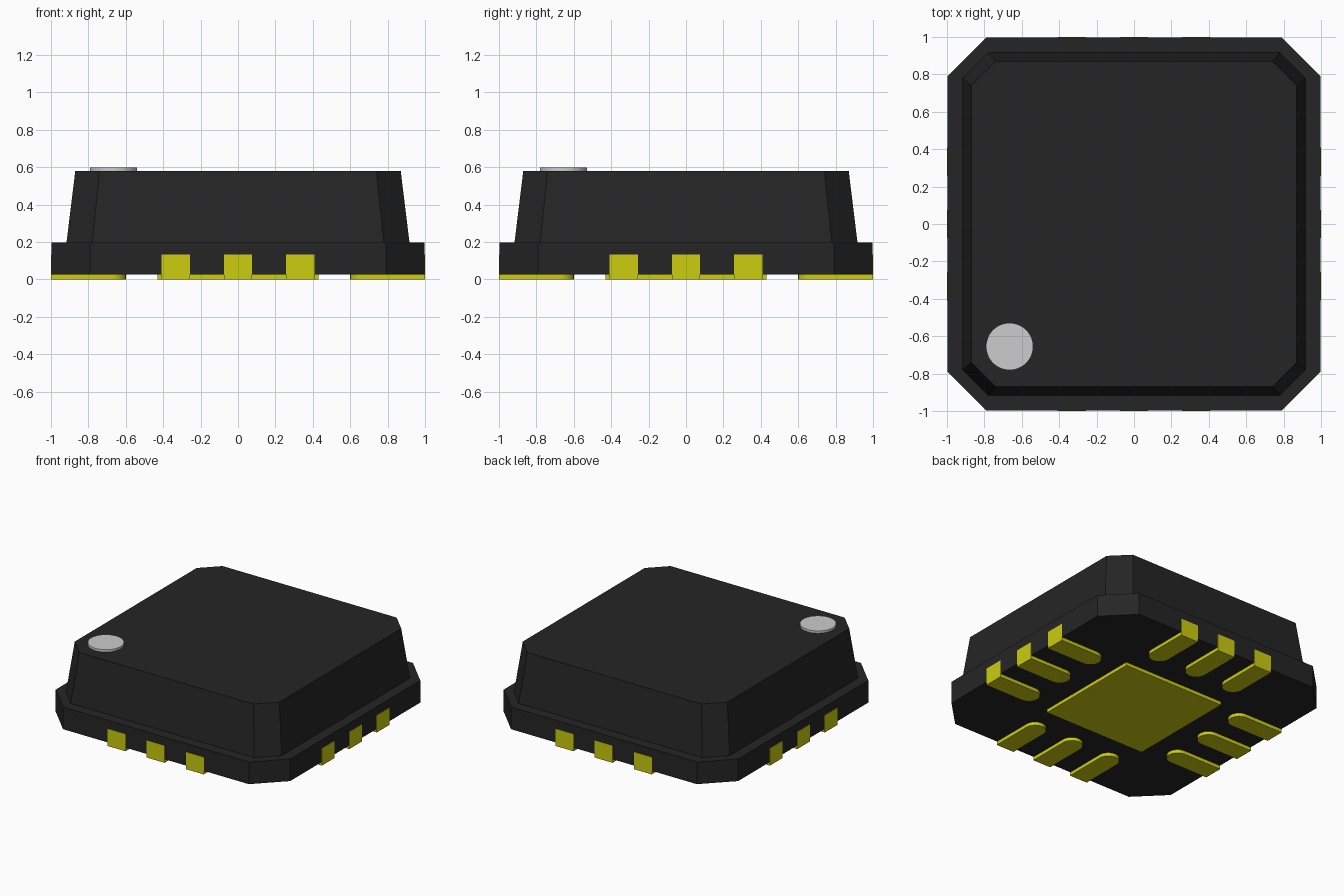
import bpy
import math
from mathutils import Matrix

old = bpy.data.objects.get("Cube")
if old:
    bpy.data.objects.remove(old, do_unlink=True)


def material(name, rgb):
    mat = bpy.data.materials.new(name)
    mat.use_nodes = True
    colour = (*rgb, 1.0)
    mat.diffuse_color = colour
    bsdf = next(n for n in mat.node_tree.nodes if n.type == "BSDF_PRINCIPLED")
    bsdf.inputs["Base Color"].default_value = colour
    bsdf.inputs["Roughness"].default_value = 0.6
    return mat


black = material("black plastic", (0.0185, 0.0185, 0.0185))
gold = material("yellow metal", (0.604, 0.604, 0.005))
grey = material("light grey marking", (0.604, 0.604, 0.604))


def prism(name, mat, lower, z0, z1, upper=None):
    """Closed solid between two matching counter-clockwise outlines."""
    upper = upper or lower
    n = len(lower)
    verts = [(x, y, z0) for x, y in lower] + [(x, y, z1) for x, y in upper]
    faces = [tuple(reversed(range(n))), tuple(range(n, 2 * n))]
    faces += [(i, (i + 1) % n, n + (i + 1) % n, n + i) for i in range(n)]
    mesh = bpy.data.meshes.new(name)
    mesh.from_pydata(verts, [], faces)
    mesh.materials.append(mat)
    obj = bpy.data.objects.new(name, mesh)
    bpy.context.collection.objects.link(obj)
    return obj


def octagon(h, c):
    """Square of half size h whose corners are cut at distance c from the axes."""
    return [(c, -h), (h, -c), (h, c), (c, h), (-c, h), (-h, c), (-h, -c), (-c, -h)]


def rectangle(x0, x1, y0, y1):
    return [(x0, y0), (x1, y0), (x1, y1), (x0, y1)]


def arc(cx, cy, r, start, end, steps):
    angles = [start + (end - start) * i / steps for i in range(steps + 1)]
    return [(cx + r * math.cos(a), cy + r * math.sin(a)) for a in angles]


# Body: flat base flange and tapered lid
BOTTOM, FLANGE, TOP = 0.026, 0.196, 0.58
prism("base", black, octagon(0.997, 0.79), BOTTOM, FLANGE)
prism("lid", black, octagon(0.917, 0.78), FLANGE, TOP, octagon(0.87, 0.74))

# Corner marker disc
marker = prism("marker_disc", grey, arc(-0.665, -0.655, 0.126, 0, math.tau, 48)[:-1], TOP, 0.598)

# Central pad underneath
prism("centre_pad", gold, rectangle(-0.43, 0.43, -0.43, 0.43), 0.0, BOTTOM)

# Contacts: three per side, each a round-ended pad with an upright side plate
W = 0.076
for side, label in enumerate(("front", "left", "back", "right")):
    turn = Matrix.Rotation(side * math.pi / 2, 4, "Z")
    for k in range(3):
        x = (k - 1) * 0.333
        outline = [(x - W, -1.0), (x + W, -1.0)] + arc(x, -0.6 - W, W, 0, math.pi, 16)
        pad = prism(f"{label}_pad_{k + 1}", gold, outline, 0.0, BOTTOM)
        plate = prism(f"{label}_side_plate_{k + 1}", gold,
                      rectangle(x - W, x + W, -1.0, -0.99), BOTTOM, 0.132)
        for obj in (pad, plate):
            obj.data.transform(turn)

# Smooth the round edges only
bpy.ops.object.select_all(action="DESELECT")
for obj in bpy.context.collection.objects:
    if "_pad_" in obj.name or obj == marker:
        obj.select_set(True)
bpy.context.view_layer.objects.active = marker
bpy.ops.object.shade_smooth_by_angle(angle=math.radians(30))
